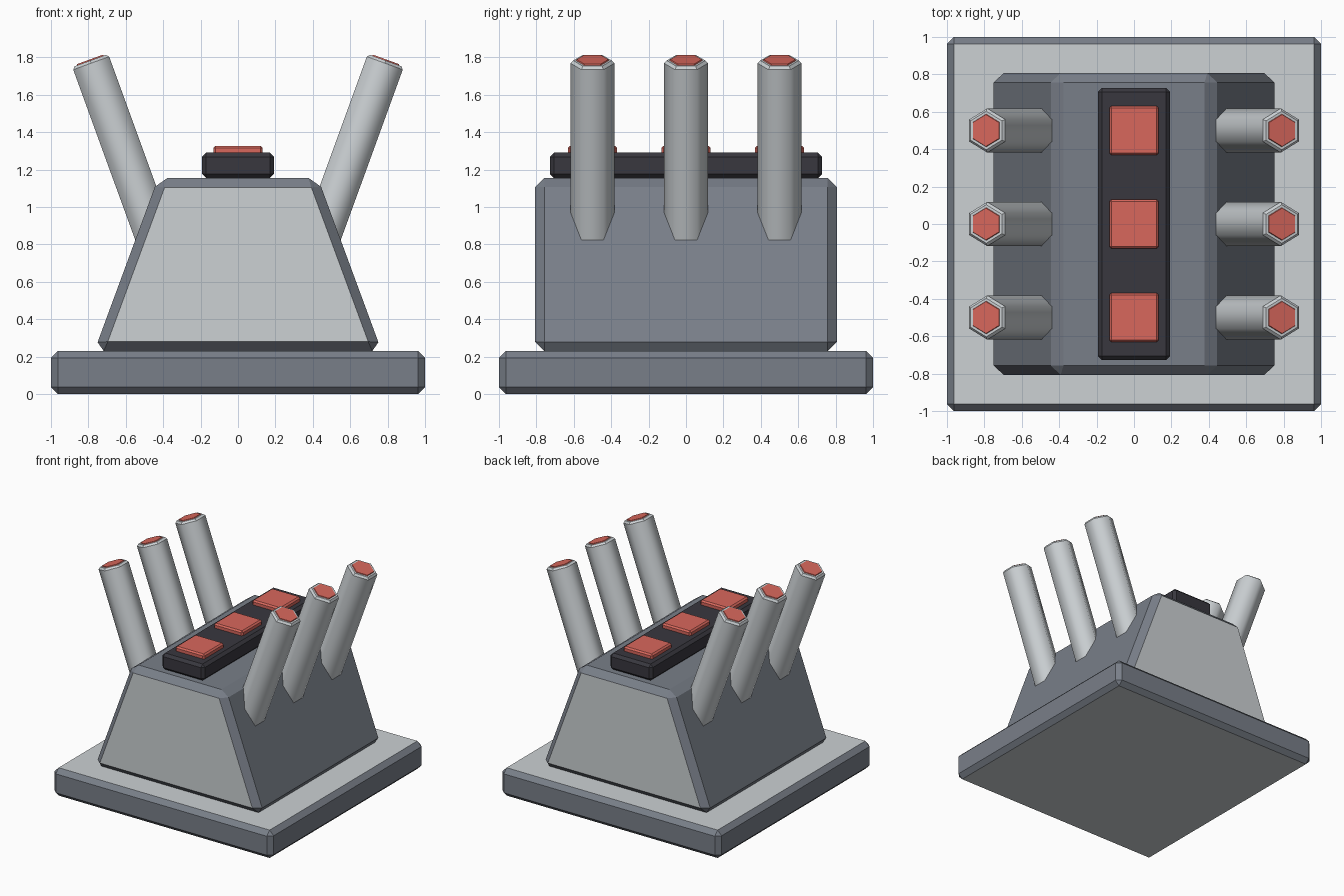
import bpy, bmesh, math
from mathutils import Matrix, Vector

if "Cube" in bpy.data.objects:
    bpy.data.objects.remove(bpy.data.objects["Cube"])


def colour(name, r, g, b):
    lin = [(c / 255 / 12.92) if c < 10 else ((c / 255 + 0.055) / 1.055) ** 2.4 for c in (r, g, b)]
    m = bpy.data.materials.new(name)
    m.diffuse_color = (*lin, 1)
    m.use_nodes = True
    m.node_tree.nodes["Principled BSDF"].inputs["Base Color"].default_value = m.diffuse_color
    return m


STEEL = colour("steel grey", 121, 127, 137)
LIGHT = colour("light grey", 204, 209, 212)
DARK = colour("charcoal", 56, 55, 62)
RED = colour("red", 216, 103, 92)


def finish(name, bm, mats, rule=None):
    bmesh.ops.recalc_face_normals(bm, faces=bm.faces)
    bm.normal_update()
    if rule:
        for f in bm.faces:
            f.material_index = rule(f)
    me = bpy.data.meshes.new(name)
    bm.to_mesh(me)
    bm.free()
    for m in mats:
        me.materials.append(m)
    ob = bpy.data.objects.new(name, me)
    bpy.context.collection.objects.link(ob)
    return ob


def block(name, x0, x1, y, z0, z1, bevel, mats, rule=None, yc=0):
    """Chamfered block: half width x0 at the bottom, x1 at the top, half depth y."""
    bm = bmesh.new()
    bmesh.ops.create_cube(bm, size=2)
    for v in bm.verts:
        top = v.co.z > 0
        v.co = Vector((v.co.x * (x1 if top else x0), yc + v.co.y * y, z1 if top else z0))
    bmesh.ops.bevel(bm, geom=list(bm.edges), offset=bevel, segments=1, affect='EDGES')
    return finish(name, bm, mats, rule)


# Base slab with light top and underside
block("base", 1, 1, 1, 0, 0.23, 0.037, [STEEL, LIGHT],
      lambda f: int(abs(f.normal.z) > 0.95))

# Tapered housing with light end faces
block("housing", 0.768, 0.427, 0.807, 0.23, 1.155, 0.05, [STEEL, LIGHT],
      lambda f: int(abs(f.normal.y) > 0.95))

# Dark strip on top and its buttons
block("button_strip", 0.193, 0.193, 0.728, 1.155, 1.29, 0.022, [DARK])
for i in (-1, 0, 1):
    block("button", 0.132, 0.132, 0.132, 1.26, 1.327, 0.012, [RED], yc=i * 0.5)


def ring(bm, radius, z):
    return [bm.verts.new((radius * math.cos(a), radius * math.sin(a), z))
            for a in (math.radians(30 + 60 * k) for k in range(6))]


def tube(side, y):
    """Leaning six-sided tube with chamfered rim and red end plate."""
    bm = bmesh.new()
    rings = [ring(bm, r, z) for r, z in
             ((0.118, -1.2), (0.118, -0.015), (0.103, 0), (0.088, 0), (0.085, 0.006))]
    for n, (a, b) in enumerate(zip(rings, rings[1:])):
        for k in range(6):
            f = bm.faces.new((a[k], a[(k + 1) % 6], b[(k + 1) % 6], b[k]))
            f.smooth = n == 0
            f.material_index = int(n == 3)
    bm.faces.new(rings[0])
    bm.faces.new(rings[-1]).material_index = 1
    bm.transform(Matrix.Translation((side * 0.79, y, 1.783))
                 @ Matrix.Rotation(side * math.radians(20), 4, 'Y'))
    finish("tube", bm, [LIGHT, RED])


for side in (-1, 1):
    for i in (-1, 0, 1):
        tube(side, i * 0.5)
